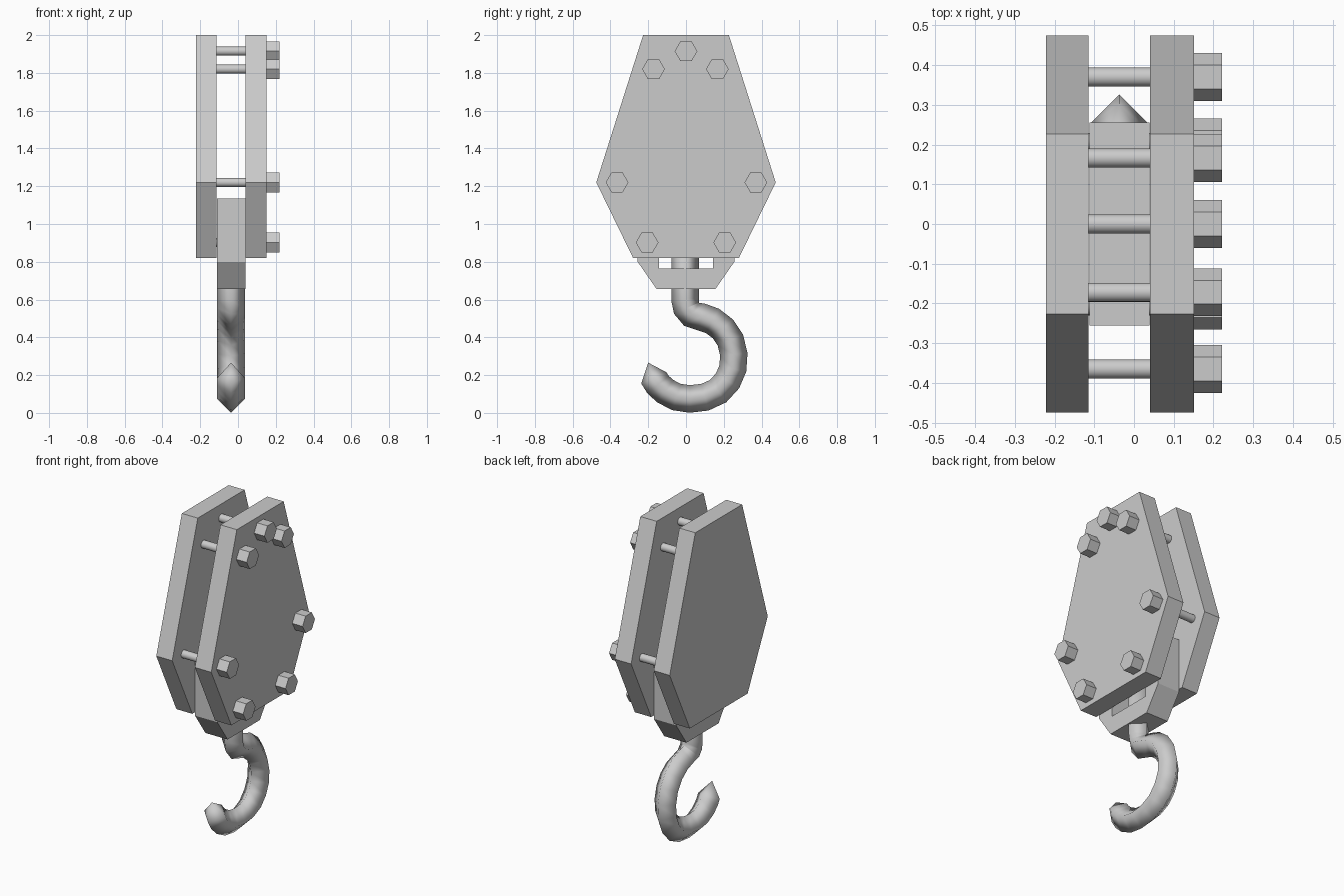
import bpy, bmesh, math
from mathutils import Vector

if "Cube" in bpy.data.objects:
    bpy.data.objects.remove(bpy.data.objects["Cube"])

CX = -0.037          # mid-plane of the block and hook


def finish(name, bm, smooth=None):
    bmesh.ops.recalc_face_normals(bm, faces=bm.faces)
    me = bpy.data.meshes.new(name)
    bm.to_mesh(me)
    bm.free()
    ob = bpy.data.objects.new(name, me)
    bpy.context.collection.objects.link(ob)
    if smooth:
        bpy.ops.object.select_all(action='DESELECT')
        ob.select_set(True)
        bpy.context.view_layer.objects.active = ob
        bpy.ops.object.shade_smooth_by_angle(angle=math.radians(smooth))
    return ob


def bridge(bm, a, b):
    for i in range(len(a)):
        j = (i + 1) % len(a)
        bm.faces.new((a[i], a[j], b[j], b[i]))


def prism(name, profile, x0, x1, smooth=None):
    """Extrude a (y, z) outline along x."""
    bm = bmesh.new()
    a, b = ([bm.verts.new((x, y, z)) for y, z in profile] for x in (x0, x1))
    bm.faces.new(a)
    bm.faces.new(b)
    bridge(bm, a, b)
    return finish(name, bm, smooth)


def polygon(y, z, r, n):
    return [(y + r * math.cos(math.tau * i / n), z + r * math.sin(math.tau * i / n))
            for i in range(n)]


def mirrored(half):
    return half + [(-y, z) for y, z in reversed(half)]


# side plates
plate = mirrored([(0.227, 2.0), (0.475, 1.22), (0.28, 0.82)])
prism("left_plate", plate, -0.222, -0.114)
prism("right_plate", plate, 0.04, 0.151)

# bolts: hexagonal heads and round shafts
for i, (y, z) in enumerate([(0, 1.915), (-0.172, 1.82), (0.166, 1.82), (-0.365, 1.22),
                            (0.37, 1.22), (-0.206, 0.902), (0.205, 0.902)]):
    prism(f"bolt_head_{i}", polygon(y, z, 0.06, 6), 0.151, 0.221)
    prism(f"bolt_shaft_{i}", polygon(y, z, 0.024, 20), -0.116, 0.153, 40)

# hook carrier: a frame with a rectangular window
outer = mirrored([(0.256, 1.135), (0.256, 0.8), (0.156, 0.656)])
inner = mirrored([(0.144, 1.02), (0.144, 0.8), (0.144, 0.765)])
bm = bmesh.new()
o0, o1, i0, i1 = ([bm.verts.new((x, y, z)) for y, z in loop]
                  for loop in (outer, inner) for x in (-0.112, 0.039))
for a, b in ((o0, o1), (i0, i1), (o0, i0), (o1, i1)):
    bridge(bm, a, b)
finish("hook_carrier", bm)

# hook: diamond section swept along the shank and bend, ending in a point
path = [Vector((0, y, z)) for y, z in [
    (-0.005, 1.03), (-0.005, 0.6), (0.003, 0.555), (0.03, 0.522), (0.08, 0.508),
    (0.14, 0.487), (0.195, 0.445), (0.235, 0.385), (0.253, 0.31), (0.248, 0.235),
    (0.22, 0.17), (0.17, 0.115), (0.1, 0.083), (0.02, 0.074), (-0.05, 0.084),
    (-0.11, 0.115), (-0.148, 0.15), (-0.17, 0.185)]]
R = 0.073
bm = bmesh.new()
rings = []
for i, p in enumerate(path):
    t = (path[min(i + 1, len(path) - 1)] - p).normalized() + (p - path[max(i - 1, 0)]).normalized()
    t.normalize()
    if i == len(path) - 1:
        t = Vector((0, -0.4, 0.9)).normalized()
    n = Vector((0, -t.z, t.y))
    c = p + Vector((CX, 0, 0))
    rings.append([bm.verts.new(c + d * R) for d in (Vector((1, 0, 0)), n, Vector((-1, 0, 0)), -n)])
for a, b in zip(rings, rings[1:]):
    bridge(bm, a, b)
bm.faces.new(rings[0])
tip = bm.verts.new((CX, -0.2, 0.266))
for i in range(4):
    bm.faces.new((rings[-1][i], rings[-1][(i + 1) % 4], tip))
finish("hook", bm, 95)
